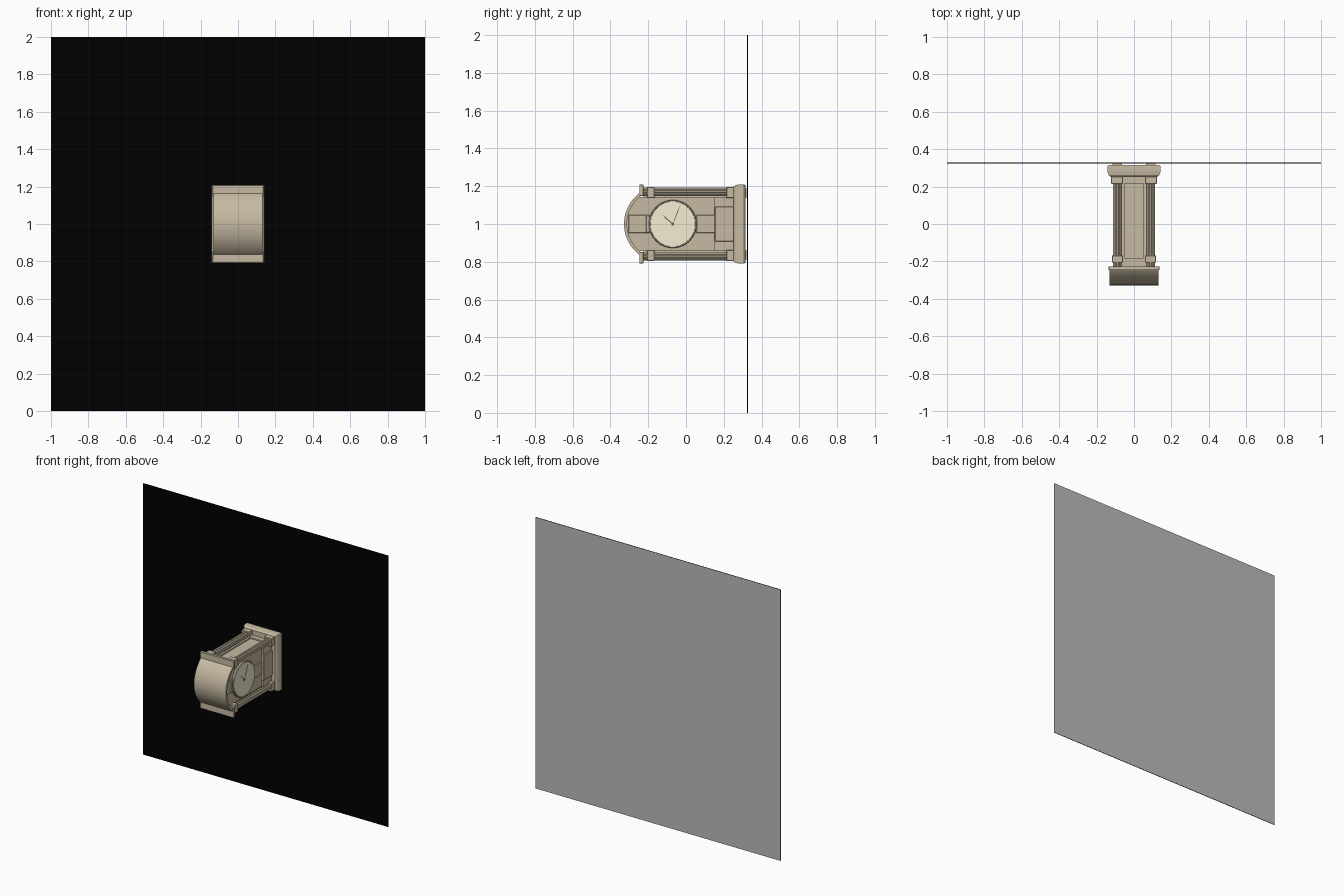
import bpy, bmesh, math
from mathutils import Matrix, Vector

if "Cube" in bpy.data.objects:
    bpy.data.objects.remove(bpy.data.objects["Cube"])


def material(name, rgb):
    m = bpy.data.materials.new(name)
    m.diffuse_color = (*rgb, 1)
    m.use_nodes = True
    m.node_tree.nodes["Principled BSDF"].inputs["Base Color"].default_value = m.diffuse_color
    return m


STONE = material("stone", (0.57, 0.49, 0.36))
CREAM = material("cream", (0.92, 0.86, 0.66))
DARK = material("dark", (0.16, 0.14, 0.10))
BLACK = material("black", (0.0, 0.0, 0.0))
GREY = material("grey", (0.5, 0.5, 0.5))
CZ = 1.0          # height of the clock's centre line
DIAL_Y = -0.07


def finish(name, bm, mat, smooth=False):
    bmesh.ops.recalc_face_normals(bm, faces=bm.faces)
    me = bpy.data.meshes.new(name)
    bm.to_mesh(me)
    bm.free()
    ob = bpy.data.objects.new(name, me)
    bpy.context.collection.objects.link(ob)
    me.materials.append(mat)
    if smooth:
        bpy.ops.object.select_all(action='DESELECT')
        ob.select_set(True)
        bpy.context.view_layer.objects.active = ob
        bpy.ops.object.shade_smooth_by_angle(angle=math.radians(35))
    return ob


def box(name, x, y, z, mat=STONE, bevel=0.0):
    """Box from (min, max) ranges; z is relative to the centre line."""
    bm = bmesh.new()
    size = [abs(r[1] - r[0]) for r in (x, y, z)]
    mid = Vector([(r[0] + r[1]) / 2 for r in (x, y, z)]) + Vector((0, 0, CZ))
    bmesh.ops.create_cube(bm, size=1, matrix=Matrix.Translation(mid) @ Matrix.Diagonal((*size, 1)))
    if bevel:
        bmesh.ops.bevel(bm, geom=bm.edges[:], offset=bevel, segments=1, affect='EDGES')
    return finish(name, bm, mat)


def loft(name, rings, mat=STONE, smooth=False):
    """Skin a stack of equal-sized rings and cap both ends."""
    bm = bmesh.new()
    vs = [[bm.verts.new(p) for p in r] for r in rings]
    n = len(vs[0])
    for a, b in zip(vs, vs[1:]):
        for i in range(n):
            bm.faces.new((a[i], a[(i + 1) % n], b[(i + 1) % n], b[i]))
    bm.faces.new(vs[0])
    bm.faces.new(vs[-1])
    return finish(name, bm, mat, smooth)


def prism(name, pts, x0, x1, mat=STONE, smooth=False):
    """Extrude a (y, z) outline along x."""
    return loft(name, [[(x, y, CZ + z) for y, z in pts] for x in (x0, x1)], mat, smooth)


def turned(name, cx, cz, prof, n=24, flute=0.0):
    """Column part along y from (radius, y) steps, with optional flutes."""
    rings = []
    for r, y in prof:
        ring = []
        for i in range(n):
            a = 2 * math.pi * i / n
            rr = r - (flute if i % 4 == 2 else 0)
            ring.append((cx + rr * math.cos(a), y, CZ + cz + rr * math.sin(a)))
        rings.append(ring)
    return loft(name, rings, smooth=not flute)


def disc(name, prof, mat, n=48):
    """Turned part on the dial axis from (radius, x) steps."""
    rings = [[(x, DIAL_Y + r * math.cos(2 * math.pi * i / n), CZ + r * math.sin(2 * math.pi * i / n))
              for i in range(n)] for r, x in prof]
    return loft(name, rings, mat, True)


def arc(r, half, n=32):
    """Arc of the arched top, bulging towards -y."""
    return [(-0.123 - r * math.cos(t), r * math.sin(t))
            for t in (half * (2 * i / n - 1) for i in range(n + 1))]


# Wall panel: black in front, grey behind
wall = box("wall_panel", (-1, 1), (.324, .328), (-1, 1), BLACK)
wall.data.materials.append(GREY)
for f in wall.data.polygons:
    if f.normal.y > .5:
        f.material_index = 1

# Moulded base and plinth
steps = ((.125, .197, .252), (.135, .206, .262), (.142, .209, .28), (.142, .209, .308), (.137, .205, .315))
loft("base", [[(sx * a, y, CZ + sz * b) for sx, sz in ((-1, -1), (1, -1), (1, 1), (-1, 1))]
              for a, b, y in steps])
box("plinth", (-.098, .098), (.152, .255), (-.143, .143))
box("plinth_panel", (-.105, .105), (.152, .255), (-.093, .093), bevel=.003)

# Body with arched head, and the barrel-shaped roof
half = math.asin(.165 / .205)
prism("body", arc(.19, .85) + [(.16, .143), (.16, -.143)], -.085, .085, smooth=True)
prism("arched_roof", arc(.205, half) + arc(.189, half)[::-1], -.13, .13, smooth=True)

for sz in (-1, 1):
    # Eaves running along each side of the roof
    box("eave", (-.137, .137), (-.247, -.226), (sz * .148, sz * .209), bevel=.002)
    # Framed side panels
    box("side_panel", (-.066, .066), (-.226, .255), (sz * .13, sz * .15))
    for sx in (-1, 1):
        box("side_stile", (sx * .050, sx * .066), (-.226, .255), (sz * .14, sz * .16))
    for y in ((-.226, -.183), (.217, .255)):
        box("side_rail", (-.05, .05), y, (sz * .14, sz * .16))

    # Corner columns
    for sx in (-1, 1):
        cx, cz = sx * .090, sz * .170
        box("column_base", (sx * .060, sx * .122), (.215, .256), (sz * .137, sz * .196), bevel=.002)
        turned("column_shaft", cx, cz, ((.022, .216), (.022, -.172)), 32, .004)
        box("column_capital", (sx * .060, sx * .118), (-.207, -.168), (sz * .137, sz * .196), bevel=.002)
        turned("column_neck", cx, cz, ((.022, -.205), (.022, -.228)), 32, .004)
        box("foot", (sx * .065, sx * .115), (.314, .325), (sz * .140, sz * .188))

# Raised blocks above and below the dial
for y in ((-.305, -.195), (.055, .152)):
    box("front_block", (.08, .092), y, (-.047, .047), bevel=.002)
box("front_keystone", (.08, .097), (-.212, -.19), (-.045, .045), bevel=.002)
# Back door
box("back_door", (-.092, -.08), (-.19, .14), (-.11, .11), bevel=.003)

# Dial with bezel and hands
disc("bezel", ((.127, .08), (.127, .096), (.124, .100), (.120, .099), (.118, .092)), STONE)
disc("dial", ((.119, .088), (.119, .1002)), CREAM)
disc("hand_hub", ((.007, .09), (.007, .104)), DARK, 16)
for name, tip, w, x in (("minute_hand", (.042, .105), .0025, .1025), ("hour_hand", (-.058, .05), .0035, .1012)):
    d = Vector(tip)
    side = Vector((-d.y, d.x)).normalized() * w
    pts = [-.12 * d + side * .5, d * .6 + side, d, d * .6 - side, -.12 * d - side * .5]
    prism(name, [(DIAL_Y + p.x, p.y) for p in pts], x, x + .001, DARK)
